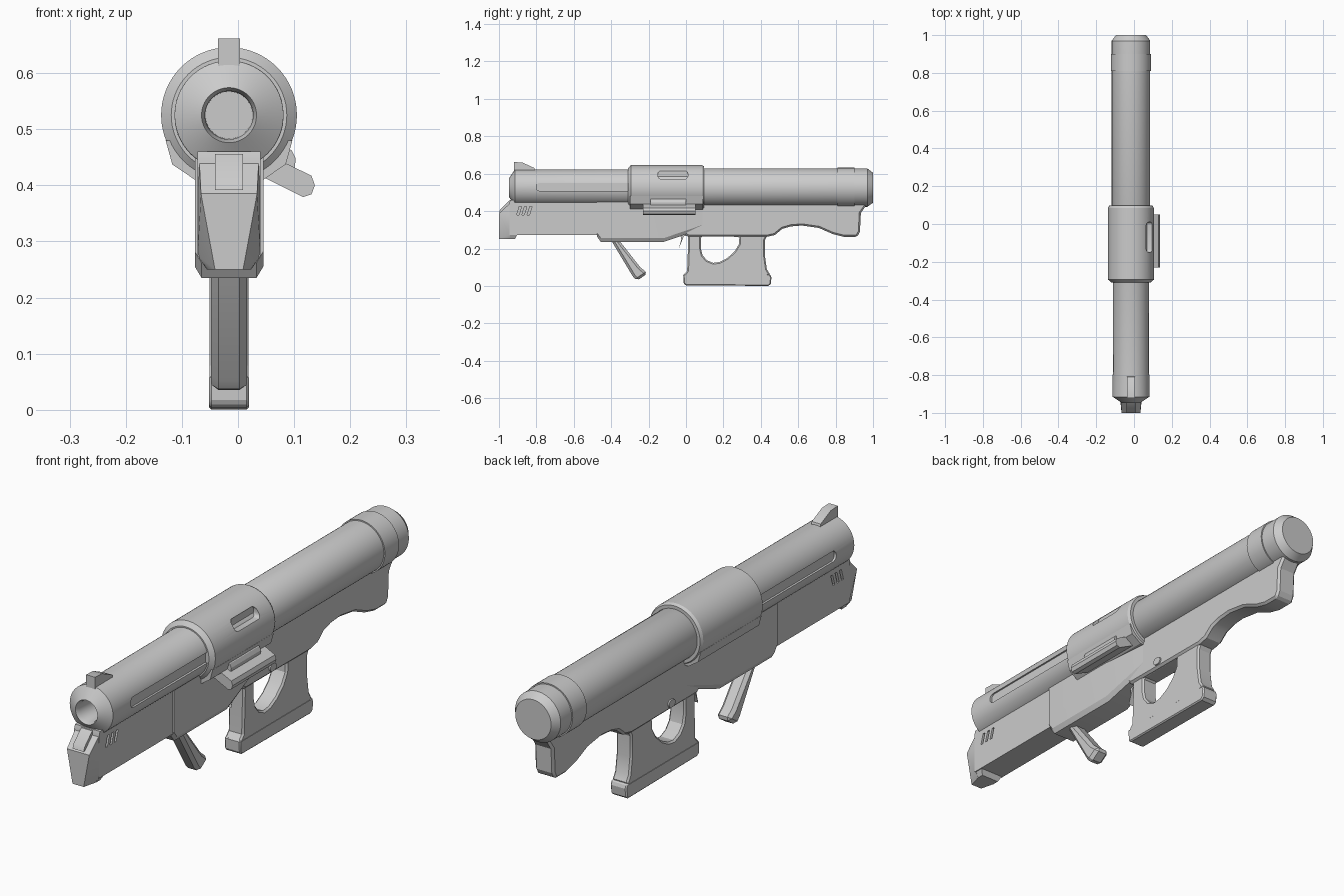
import bpy, bmesh, math
from mathutils import Vector

X0, ZC = -0.016, 0.525     # tube axis


def finish(name, bm):
    bmesh.ops.recalc_face_normals(bm, faces=bm.faces[:])
    me = bpy.data.meshes.new(name)
    bm.to_mesh(me)
    bm.free()
    ob = bpy.data.objects.new(name, me)
    bpy.context.collection.objects.link(ob)
    return ob


def prism(name, pts, a, b, axis='x'):
    """Extrude a (y,z) profile along x, or an (x,z) profile along y."""
    bm = bmesh.new()

    def at(p, t):
        return (X0 + t, p[0], p[1]) if axis == 'x' else (X0 + p[0], t, p[1])
    f = bm.faces.new([bm.verts.new(at(p, a)) for p in pts])
    r = bmesh.ops.extrude_face_region(bm, geom=[f])
    d = Vector((b - a, 0, 0)) if axis == 'x' else Vector((0, b - a, 0))
    bmesh.ops.translate(bm, vec=d, verts=[v for v in r['geom'] if isinstance(v, bmesh.types.BMVert)])
    return finish(name, bm)


def hull(name, pts):
    """Convex solid from (half width, y, z) points mirrored across the tube axis."""
    bm = bmesh.new()
    for h, y, z in pts:
        for s in (-1, 1):
            bm.verts.new((X0 + s * h, y, z))
    bmesh.ops.convex_hull(bm, input=bm.verts[:])
    bmesh.ops.dissolve_limit(bm, angle_limit=0.02, verts=bm.verts[:], edges=bm.edges[:])
    return finish(name, bm)


def lathe(name, prof, n=64):
    """Revolve (radius, y) points about the tube axis."""
    bm = bmesh.new()
    rings = []
    for r, y in prof:
        if r == 0:
            rings.append([bm.verts.new((X0, y, ZC))] * n)
        else:
            rings.append([bm.verts.new((X0 + r * math.cos(2 * math.pi * i / n), y,
                                        ZC + r * math.sin(2 * math.pi * i / n))) for i in range(n)])
    for p, q in zip(rings, rings[1:]):
        for i in range(n):
            j = (i + 1) % n
            bm.faces.new(list(dict.fromkeys((p[i], p[j], q[j], q[i]))))
    return finish(name, bm)


def apply(ob, mod):
    bpy.context.view_layer.objects.active = ob
    bpy.ops.object.modifier_apply(modifier=mod.name)


def cut(ob, cutter):
    m = ob.modifiers.new('cut', 'BOOLEAN')
    m.operation, m.solver, m.object = 'DIFFERENCE', 'EXACT', cutter
    apply(ob, m)
    bpy.data.objects.remove(cutter)


def bevel(ob, w):
    m = ob.modifiers.new('bevel', 'BEVEL')
    m.width, m.segments, m.limit_method, m.angle_limit = w, 1, 'ANGLE', math.radians(50)
    apply(ob, m)


def stadium(y0, y1, z0, z1, r):
    out = []
    for cy, cz, a0 in ((y1 - r, z1 - r, 0), (y0 + r, z1 - r, 90), (y0 + r, z0 + r, 180), (y1 - r, z0 + r, 270)):
        for k in range(5):
            a = math.radians(a0 + k * 22)
            out.append((cy + r * math.cos(a), cz + r * math.sin(a)))
    return out


# Launch tube with muzzle bore and long side slots
tube = lathe('launch_tube', [(0, -0.84), (0.042, -0.84), (0.043, -0.93), (0.049, -0.947), (0.097, -0.915),
                             (0.098, 0.05), (0.102, 0.06), (0.102, 0.97), (0.08, 1.0), (0, 1.0)])
for s in (-1, 1):
    cut(tube, prism('slot_cutter', stadium(-0.8, -0.28, 0.508, 0.55, 0.018), s * 0.087, s * 0.2))

# Rear band
lathe('rear_band', [(0.095, 0.81), (0.107, 0.81), (0.107, 0.9), (0.095, 0.9)])

# Central sleeve with side window
sleeve = lathe('central_sleeve', [(0, -0.31), (0.103, -0.31), (0.121, -0.295), (0.121, 0.085),
                                  (0.115, 0.097), (0, 0.097)])
cut(sleeve, prism('window_cutter', stadium(-0.15, 0.01, 0.572, 0.615, 0.016), 0.078, 0.2))

# Skirt joining the sleeve to the receiver
prism('sleeve_skirt', [(-0.113, 0.48), (-0.101, 0.437), (-0.058, 0.408), (0.058, 0.408),
                       (0.101, 0.437), (0.113, 0.48)], -0.3, 0.09, 'y')

# Side latch bar and its hinge
prism('side_latch', [(0.05, 0.42), (0.132, 0.379), (0.147, 0.384), (0.153, 0.4), (0.147, 0.417),
                     (0.106, 0.437), (0.07, 0.45)], -0.23, 0.05, 'y')
prism('latch_hinge', [(0.09, 0.475), (0.112, 0.462), (0.119, 0.447), (0.117, 0.432), (0.09, 0.43)], -0.19, 0.0, 'y')

# Front sight
prism('front_sight', [(-0.92, 0.59), (-0.92, 0.662), (-0.875, 0.66), (-0.81, 0.63), (-0.8, 0.6)], -0.02, 0.02)

# Foregrip with tapered nose, lower lip and vents
fore = prism('foregrip', [(-0.945, 0.272), (-0.945, 0.444), (-0.94, 0.46), (-0.46, 0.46), (-0.46, 0.272)],
             -0.056, 0.056)
for s in (-1, 1):
    for k in range(3):
        y = -0.905 + k * 0.028
        cut(fore, prism('vent_cutter', [(y, 0.38), (y + 0.012, 0.38), (y + 0.026, 0.425), (y + 0.014, 0.425)],
                        s * 0.046, s * 0.1))
hull('foregrip_nose', [(0.025, -1.0, 0.25), (0.05, -1.0, 0.385), (0.053, -0.94, 0.444),
                       (0.056, -0.94, 0.385), (0.056, -0.94, 0.275), (0.04, -0.94, 0.25)])
hull('foregrip_lip', [(0.04, -0.945, 0.25), (0.04, -0.915, 0.25), (0.056, -0.945, 0.28), (0.056, -0.9, 0.28)])
hull('nose_catch', [(0.025, -1.0, 0.392), (0.025, -0.993, 0.41), (0.025, -0.945, 0.456),
                    (0.025, -0.92, 0.456), (0.025, -0.94, 0.392)])

# Receiver, tapering towards the grip
hull('receiver', [p for y, h, z in ((-0.475, 0.061, 0.262), (-0.455, 0.061, 0.235), (-0.12, 0.061, 0.235),
                                    (0.0, 0.05, 0.282), (0.1, 0.042, 0.31))
                  for p in ((h - 0.012, y, z), (h, y, z + 0.02), (h, y, 0.455))])

# Stock with shoulder rest
stock = prism('stock', [(-0.02, 0.46), (-0.02, 0.285), (0.01, 0.264), (0.43, 0.262), (0.475, 0.272), (0.515, 0.305),
                        (0.56, 0.318), (0.62, 0.323), (0.71, 0.31), (0.785, 0.277), (0.845, 0.262),
                        (0.915, 0.262), (0.93, 0.29), (0.935, 0.39), (0.96, 0.425), (0.96, 0.46)], -0.043, 0.043)
bevel(stock, 0.009)

# Pistol grip with guard opening
grip = prism('grip', [(0.01, 0.3), (0.012, 0.24), (0.006, 0.08), (-0.012, 0.06), (-0.012, 0.05), (0.43, 0.05),
                      (0.45, 0.06), (0.432, 0.09), (0.422, 0.16), (0.422, 0.245), (0.45, 0.3)], -0.035, 0.035)
cut(grip, prism('guard_cutter', [(0.08, 0.263), (0.285, 0.263), (0.284, 0.225), (0.26, 0.185), (0.222, 0.15),
                                 (0.18, 0.128), (0.145, 0.123), (0.11, 0.138), (0.088, 0.165), (0.08, 0.2)],
                -0.1, 0.1))
bevel(grip, 0.007)
base = prism('grip_base', [(-0.015, 0.062), (-0.013, 0.012), (0.0, 0.003), (0.44, 0.0), (0.453, 0.01),
                           (0.457, 0.045), (0.45, 0.062)], -0.036, 0.036)
bevel(base, 0.005)

# Safety hook ahead of the grip, and cross pin button above the guard
prism('safety_hook', [(-0.035, 0.3), (-0.025, 0.25), (-0.038, 0.2), (-0.012, 0.265), (0.012, 0.27), (0.012, 0.3)],
      -0.012, 0.012)
prism('cross_button', stadium(0.16, 0.2, 0.275, 0.305, 0.014), -0.049, 0.049)

# Folding front handle
handle = prism('front_handle', [(-0.41, 0.26), (-0.37, 0.26), (-0.245, 0.1), (-0.205, 0.067), (-0.262, 0.028),
                                (-0.285, 0.052)], -0.032, 0.032)
bevel(handle, 0.013)

# Smooth rounded surfaces, keep hard edges
bpy.ops.object.select_all(action='DESELECT')
for ob in bpy.context.scene.objects:
    ob.select_set(True)
    bpy.context.view_layer.objects.active = ob
bpy.ops.object.shade_smooth_by_angle(angle=math.radians(25))
